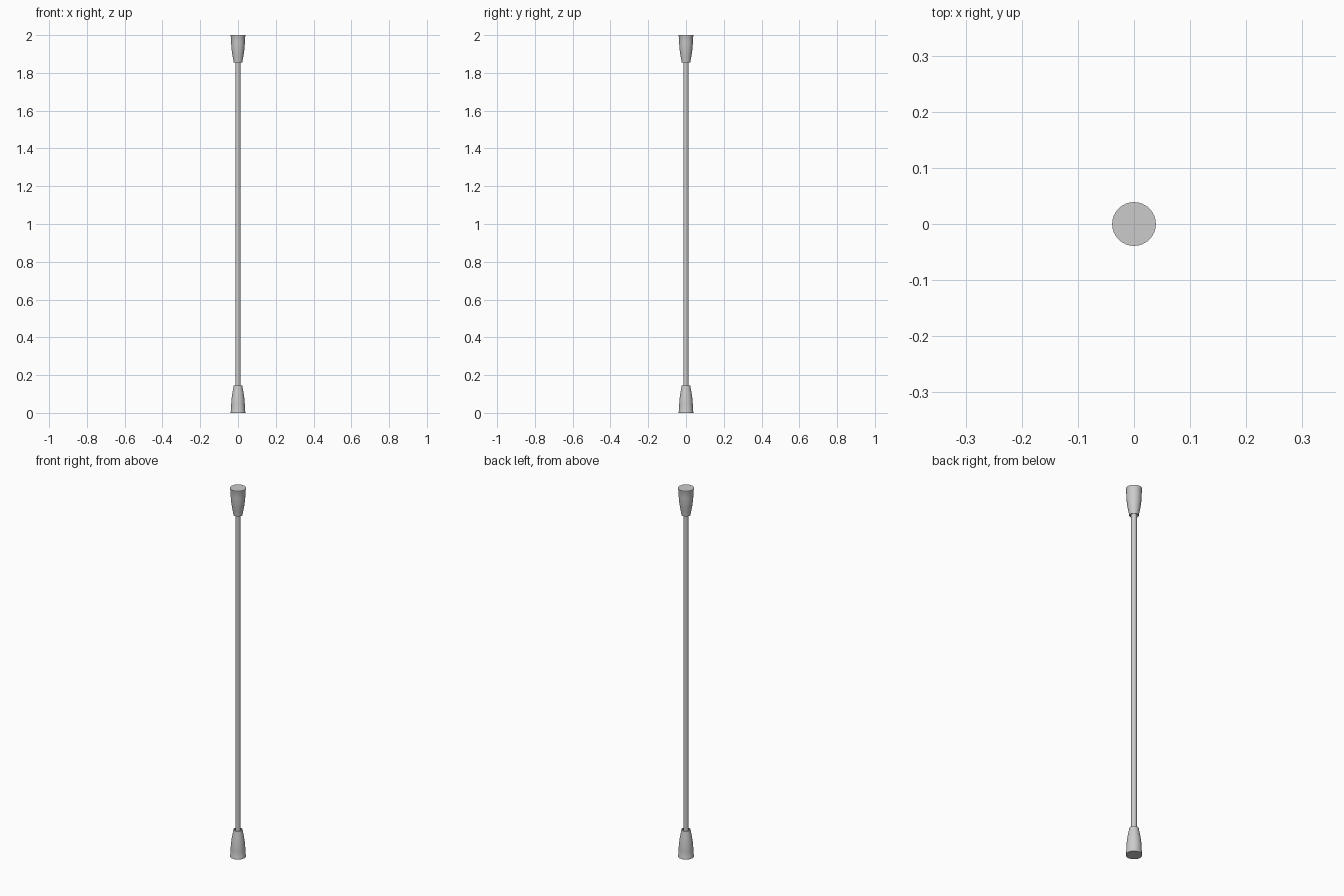
import bpy, bmesh
from math import cos, sin, tau

if "Cube" in bpy.data.objects:
    bpy.data.objects.remove(bpy.data.objects["Cube"])

SIDES = 32


def lathe(name, profile, flip=False):
    """Revolve (radius, z) points round z; flip mirrors about z = 1."""
    bm = bmesh.new()
    rings = []
    for r, z in profile:
        z = 2 - z if flip else z
        rings.append([bm.verts.new((r * cos(tau * i / SIDES), r * sin(tau * i / SIDES), z))
                      for i in range(SIDES)])
    for a, b in zip(rings, rings[1:]):
        for i in range(SIDES):
            j = (i + 1) % SIDES
            bm.faces.new((a[i], a[j], b[j], b[i]))
    bm.faces.new(rings[0])
    bm.faces.new(rings[-1])
    bmesh.ops.recalc_face_normals(bm, faces=bm.faces)
    mesh = bpy.data.meshes.new(name)
    bm.to_mesh(mesh)
    bm.free()
    ob = bpy.data.objects.new(name, mesh)
    bpy.context.collection.objects.link(ob)
    bpy.ops.object.select_all(action='DESELECT')
    ob.select_set(True)
    bpy.context.view_layer.objects.active = ob
    bpy.ops.object.shade_smooth_by_angle(angle=0.6)
    return ob


# Thin shaft, ending inside the sockets
lathe("rod", [(0.0135, 0.12), (0.0135, 1.88)])

# Tapered end sockets with a slight rim and a shallow recess round the rod
socket = [(0.039, 0), (0.039, 0.006), (0.037, 0.012), (0.0365, 0.04),
          (0.034, 0.075), (0.029, 0.11), (0.0235, 0.138), (0.0225, 0.146),
          (0.019, 0.146), (0.018, 0.134)]
lathe("lower_socket", socket)
lathe("upper_socket", socket, flip=True)
